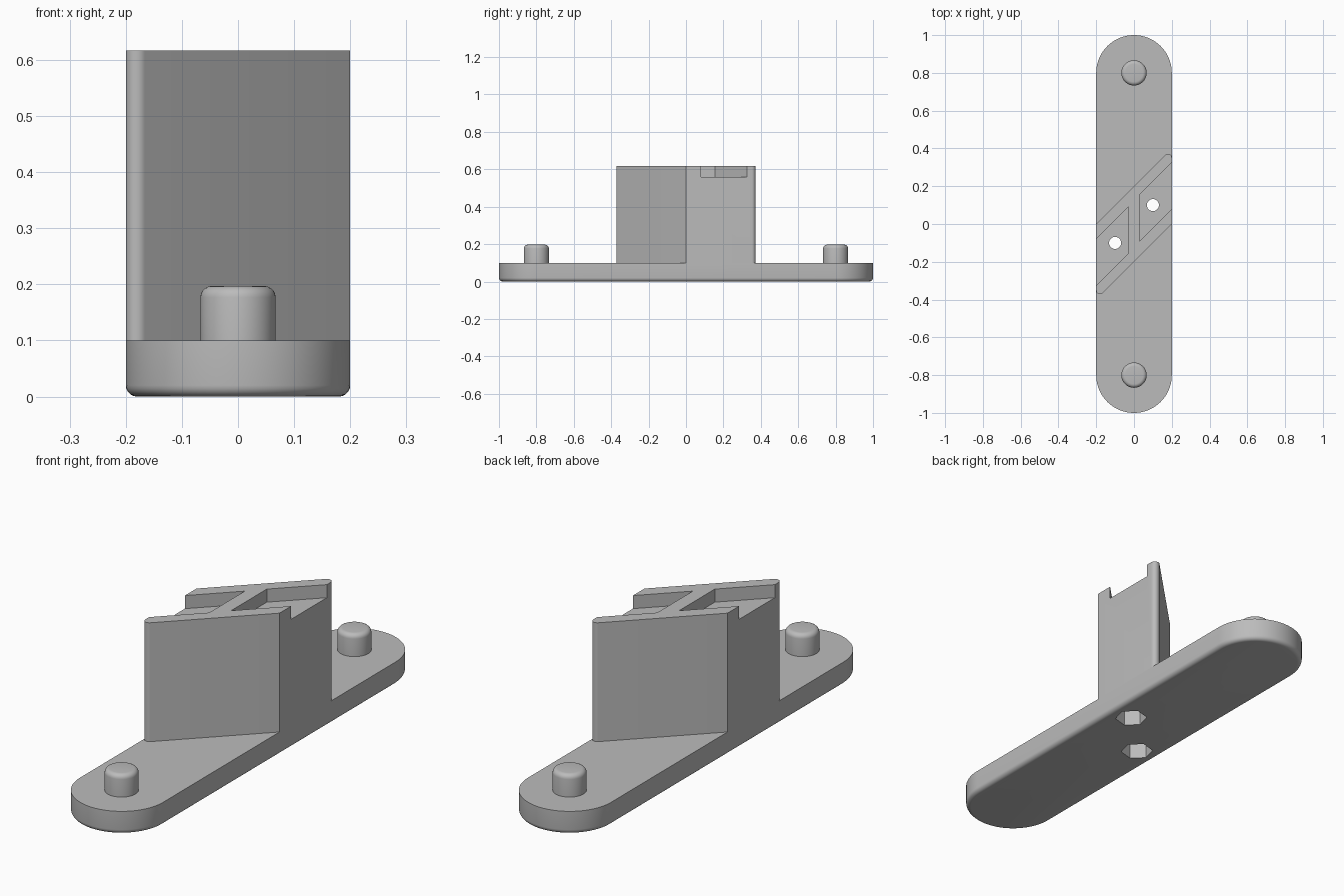
import bpy, bmesh, math
from math import pi, cos, sin
from mathutils import Matrix

cube = bpy.data.objects.get("Cube")
if cube:
    bpy.data.objects.remove(cube, do_unlink=True)

grey = bpy.data.materials.new("light grey")
grey.use_nodes = True
colour = (0.5, 0.5, 0.5, 1)
grey.diffuse_color = colour
grey.node_tree.nodes["Principled BSDF"].inputs["Base Color"].default_value = colour

HALF_W, BASE_H, TOP, FILLET = 0.2, 0.1, 0.617, 0.02
PEG_Y, PEG_H, PEG_R = 0.8, 0.197, 0.067
HOLE = 0.1


def arc(cx, cy, r, a0, a1, n):
    return [(cx + r * cos(a0 + (a1 - a0) * i / n), cy + r * sin(a0 + (a1 - a0) * i / n))
            for i in range(n + 1)]


def ring(cx, cy, r, n, turn=0):
    return arc(cx, cy, r, turn, turn + 2 * pi, n)[:-1]


def half_turn(points):
    return [(-x, -y) for x, y in points]


def prism(name, outline, z0, z1, round_z=None):
    """Extrude an outline upward, optionally filleting the rim at height round_z."""
    bm = bmesh.new()
    face = bm.faces.new([bm.verts.new((x, y, z0)) for x, y in outline])
    top = bmesh.ops.extrude_face_region(bm, geom=[face])["geom"]
    bmesh.ops.translate(bm, vec=(0, 0, z1 - z0),
                        verts=[g for g in top if isinstance(g, bmesh.types.BMVert)])
    bmesh.ops.recalc_face_normals(bm, faces=bm.faces)
    if round_z is not None:
        rim = [e for e in bm.edges if all(abs(v.co.z - round_z) < 1e-5 for v in e.verts)]
        bmesh.ops.bevel(bm, geom=rim, offset=FILLET, segments=5, profile=0.5, affect='EDGES')
    mesh = bpy.data.meshes.new(name)
    bm.to_mesh(mesh)
    bm.free()
    mesh.materials.append(grey)
    obj = bpy.data.objects.new(name, mesh)
    bpy.context.collection.objects.link(obj)
    return obj


def select_only(obj):
    bpy.ops.object.select_all(action='DESELECT')
    obj.select_set(True)
    bpy.context.view_layer.objects.active = obj


def cut(obj, cutters):
    select_only(obj)
    for cutter in cutters:
        mod = obj.modifiers.new("cut", 'BOOLEAN')
        mod.operation, mod.solver, mod.object = 'DIFFERENCE', 'EXACT', cutter
        bpy.ops.object.modifier_apply(modifier=mod.name)


# Rounded bar with a filleted lower rim
end = arc(0, 1 - HALF_W, HALF_W, 0, pi, 40)
base = prism("base_bar", end + half_turn(end), 0, BASE_H, 0)

# Slanted block: right angle side, then the rounded acute tip
tip = arc(HALF_W - FILLET, 2 * HALF_W - FILLET / math.tan(pi / 8), FILLET, 0, 3 * pi / 4, 10)
side = [(HALF_W, 0)] + tip
block = prism("slanted_block", side + half_turn(side), BASE_H, TOP)

# Locating pegs
parts = [base, block]
for label, y in (("front", -PEG_Y), ("back", PEG_Y)):
    parts.append(prism(label + "_peg", ring(0, y, PEG_R, 48), BASE_H, PEG_H, PEG_H))

# Open pockets, screw holes and hexagonal nut recesses
pocket = [(0.03, -0.09), (0.25, 0.13), (0.25, 0.375), (0.03, 0.155)]
pockets, bores = [], []
for s in (1, -1):
    outline = pocket if s > 0 else half_turn(pocket)
    pockets.append(prism("pocket_cutter", outline, 0.56, 0.7))
    bores.append(prism("hole_cutter", ring(s * HOLE, s * HOLE, 0.032, 32), -0.1, 0.8))
    bores.append(prism("nut_cutter", ring(s * HOLE, s * HOLE, 0.067, 6, -pi / 4), -0.1, 0.2))
cut(base, bores)
cut(block, pockets + bores)
for cutter in pockets + bores:
    bpy.data.objects.remove(cutter, do_unlink=True)

# Smooth the curves, keep the edges crisp
for obj in parts:
    select_only(obj)
    bpy.ops.object.shade_smooth_by_angle(angle=math.radians(30))
